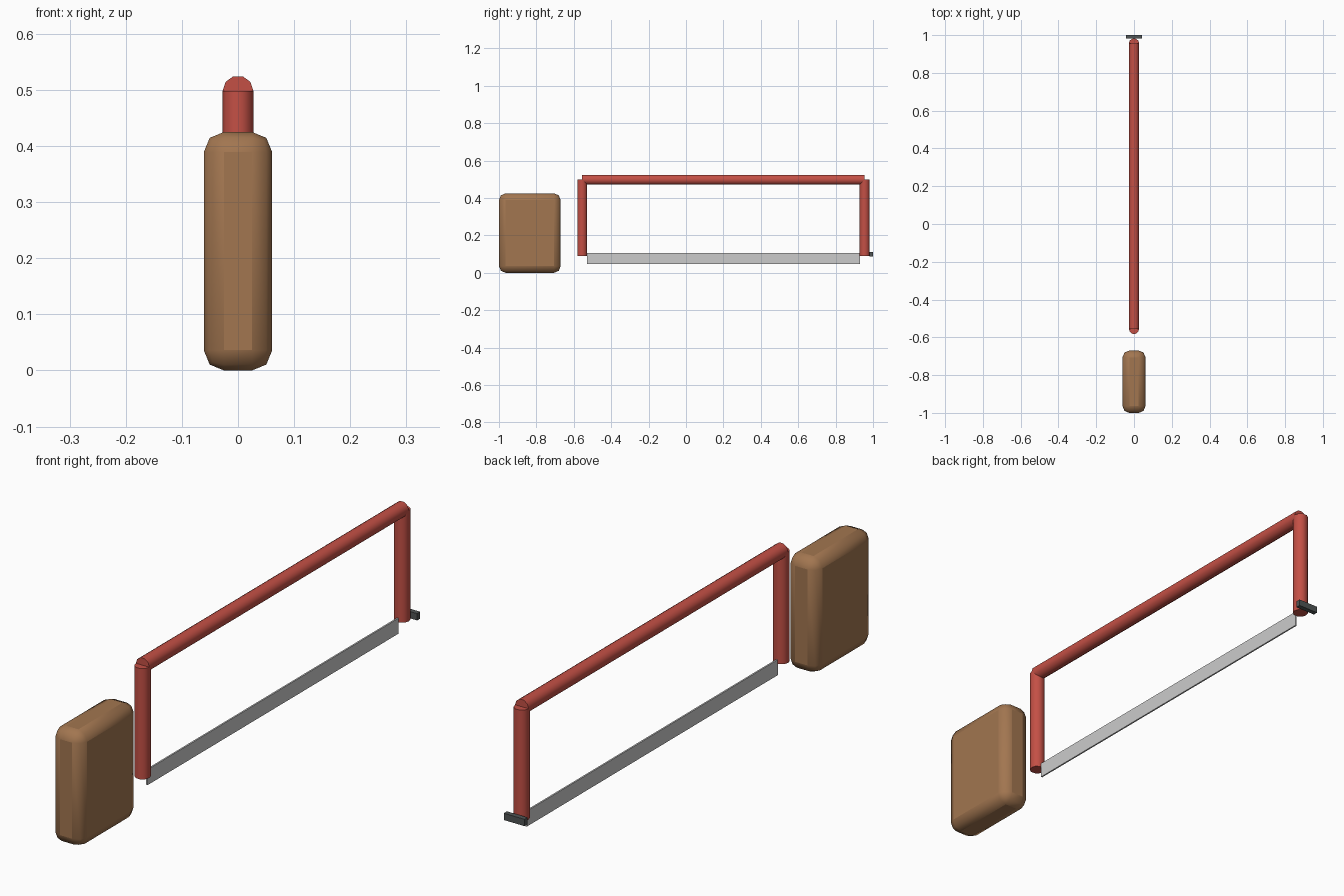
import bpy
from math import pi
from mathutils import Matrix

if "Cube" in bpy.data.objects:
    bpy.data.objects.remove(bpy.data.objects["Cube"])


def material(name, rgb):
    m = bpy.data.materials.new(name)
    m.diffuse_color = (*rgb, 1)
    m.use_nodes = True
    m.node_tree.nodes["Principled BSDF"].inputs["Base Color"].default_value = m.diffuse_color
    return m


wood = material("wood", (0.36, 0.18, 0.08))
red = material("red_paint", (0.55, 0.08, 0.06))
dark = material("dark_metal", (0.08, 0.09, 0.09))


def finish(name, mat):
    o = bpy.context.object
    o.name = name
    if mat:
        o.data.materials.append(mat)
    return o


def block(name, lo, hi, mat=None, bevel=0):
    # axis-aligned box between two corners, optionally rounded
    bpy.ops.mesh.primitive_cube_add(size=1, location=[(a + b) / 2 for a, b in zip(lo, hi)])
    o = finish(name, mat)
    o.data.transform(Matrix.Diagonal([b - a for a, b in zip(lo, hi)] + [1]))
    if bevel:
        mod = o.modifiers.new("rounding", "BEVEL")
        mod.width = bevel
        mod.segments = 2
    return o


def tube(name, centre, length, along_y=False):
    # ten-sided tube with corners on +x and -x
    bpy.ops.mesh.primitive_cylinder_add(vertices=10, radius=0.0275, depth=length, location=centre)
    o = finish(name, red)
    o.data.transform(Matrix.Rotation(pi / 2, 4, 'Z'))
    if along_y:
        o.data.transform(Matrix.Rotation(pi / 2, 4, 'X'))
    bpy.ops.object.shade_smooth_by_angle(angle=pi / 4)
    return o


# Rounded wooden grip
block("handle", (-0.061, -1, 0), (0.061, -0.67, 0.425), wood, 0.036)
bpy.ops.object.shade_smooth_by_angle(angle=pi / 6)

# Saw frame
FRONT, BACK, TOP, BOTTOM = -0.555, 0.955, 0.498, 0.09
for name, y in (("front_post", FRONT), ("back_post", BACK)):
    tube(name, (0, y, (TOP + BOTTOM) / 2), TOP - BOTTOM)
tube("top_bar", (0, (FRONT + BACK) / 2, TOP), BACK - FRONT, True)

# Blade and tension screw
block("blade", (-0.003, -0.53, 0.048), (0.003, 0.93, 0.105))
block("wing_screw", (-0.042, 0.982, 0.087), (0.042, 1.0, 0.112), dark)
